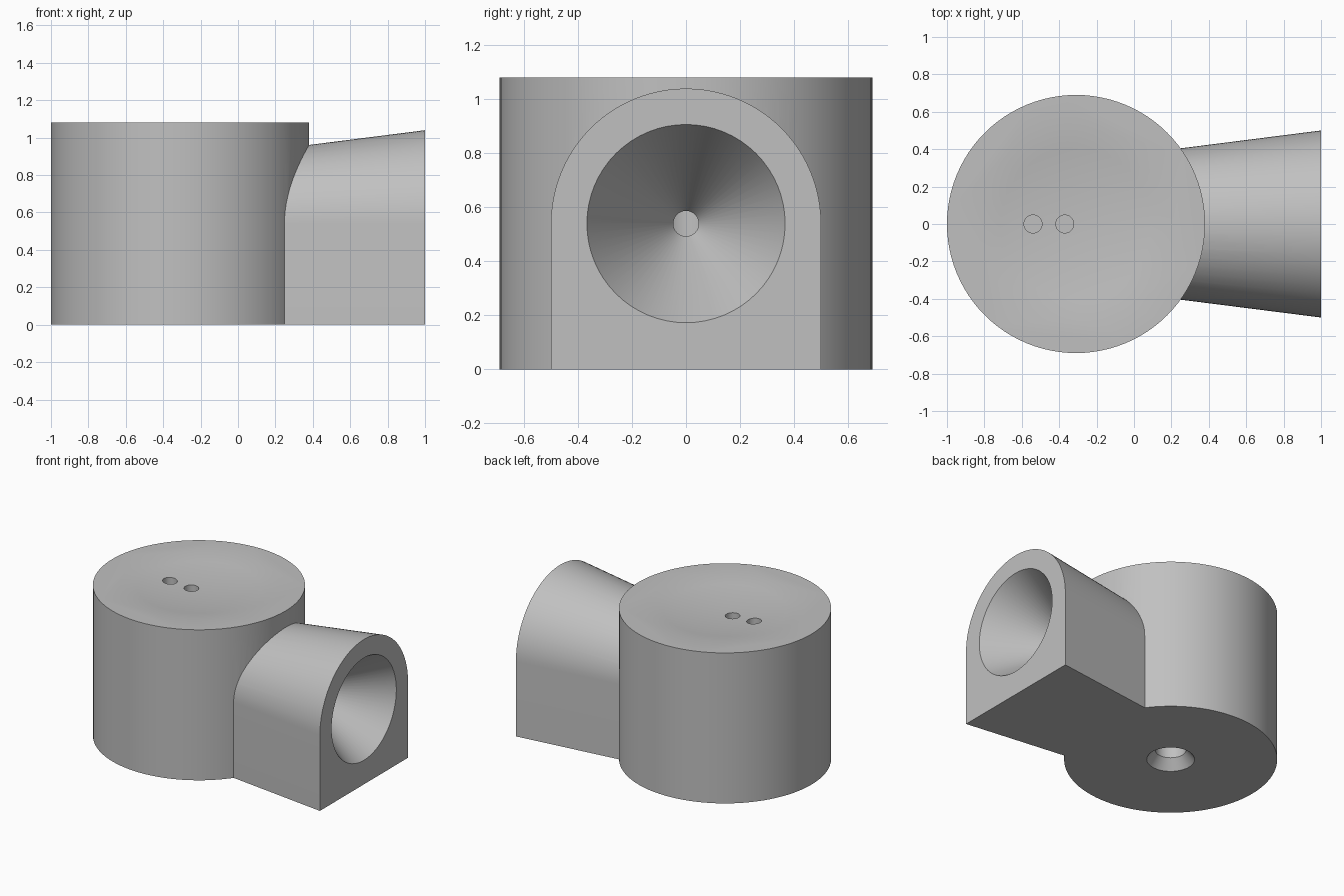
import bpy, bmesh
from math import pi, sin, cos, sqrt
from mathutils import Matrix, Vector

cube = bpy.data.objects.get("Cube")
if cube:
    bpy.data.objects.remove(cube, do_unlink=True)

grey = bpy.data.materials.new("plain grey")
grey.use_nodes = True
colour = (0.53, 0.53, 0.53, 1)
grey.diffuse_color = colour
grey.node_tree.nodes["Principled BSDF"].inputs["Base Color"].default_value = colour

CX, HEIGHT, AXIS_Z = -0.31, 1.08, 0.54


def add_object(name, bm):
    bmesh.ops.recalc_face_normals(bm, faces=bm.faces)
    mesh = bpy.data.meshes.new(name)
    bm.to_mesh(mesh)
    bm.free()
    mesh.materials.append(grey)
    obj = bpy.data.objects.new(name, mesh)
    bpy.context.collection.objects.link(obj)
    return obj


def loft(name, rings):
    """Skin a list of equal-length closed rings and cap both ends."""
    bm = bmesh.new()
    loops = [[bm.verts.new(p) for p in ring] for ring in rings]
    n = len(loops[0])
    for a, b in zip(loops, loops[1:]):
        for i in range(n):
            j = (i + 1) % n
            bm.faces.new((a[i], a[j], b[j], b[i]))
    bm.faces.new(loops[0])
    bm.faces.new(loops[-1])
    return add_object(name, bm)


def lathe(name, profile, matrix, sides=64):
    """Revolve (radius, height) pairs about z, then place the result."""
    angles = [2 * pi * i / sides for i in range(sides)]
    rings = [[matrix @ Vector((r * cos(a), r * sin(a), h)) for a in angles]
             for r, h in profile]
    return loft(name, rings)


def boolean(target, tool, operation):
    mod = target.modifiers.new(tool.name, 'BOOLEAN')
    mod.operation, mod.solver, mod.object = operation, 'EXACT', tool
    bpy.context.view_layer.objects.active = target
    bpy.ops.object.modifier_apply(modifier=mod.name)
    bpy.data.objects.remove(tool, do_unlink=True)


def arch(x):
    """Round-topped, flat-bottomed section of the spout."""
    r = 0.5 - 0.127 * (1 - x)
    top = [(x, r * cos(pi * i / 48), AXIS_Z + r * sin(pi * i / 48)) for i in range(49)]
    return [(x, r, 0)] + top + [(x, -r, 0)]


# Round body with the flared spout joined on
upright = Matrix.Translation((CX, 0, 0))
body = lathe("body", [(0.69, 0), (0.69, HEIGHT)], upright, 96)
boolean(body, loft("spout", [arch(0), arch(1)]), 'UNION')

# Shallow spherical dish in the top
R, depth = 3.4, 0.04
dish = [(sqrt(R * R - (R - h) ** 2), HEIGHT - depth + h)
        for h in (0.0004, 0.004, 0.012, 0.024, depth, 0.05)]
boolean(body, lathe("dish", dish, upright), 'DIFFERENCE')

# Bore with a countersunk mouth underneath
bore = [(0.165, -0.01), (0.155, 0), (0.1, 0.07), (0.1, 0.66)]
boolean(body, lathe("bore", bore, upright), 'DIFFERENCE')

# Horn and narrow channel running in to the bore
sideways = Matrix.Translation((1, 0, AXIS_Z)) @ Matrix.Rotation(-pi / 2, 4, 'Y')
horn = [(0.3735, -0.01), (0.367, 0), (0.047, 0.5), (0.047, 1.3)]
boolean(body, lathe("horn", horn, sideways), 'DIFFERENCE')

# Pair of small holes in the dish
for x in (-0.54, -0.37):
    hole = lathe("hole", [(0.048, 0.75), (0.048, 1.2)], Matrix.Translation((x, 0, 0)), 32)
    boolean(body, hole, 'DIFFERENCE')

# Smooth the curved walls and keep the rims sharp
bpy.ops.object.select_all(action='DESELECT')
body.select_set(True)
bpy.context.view_layer.objects.active = body
bpy.ops.object.shade_smooth_by_angle(angle=0.5)
